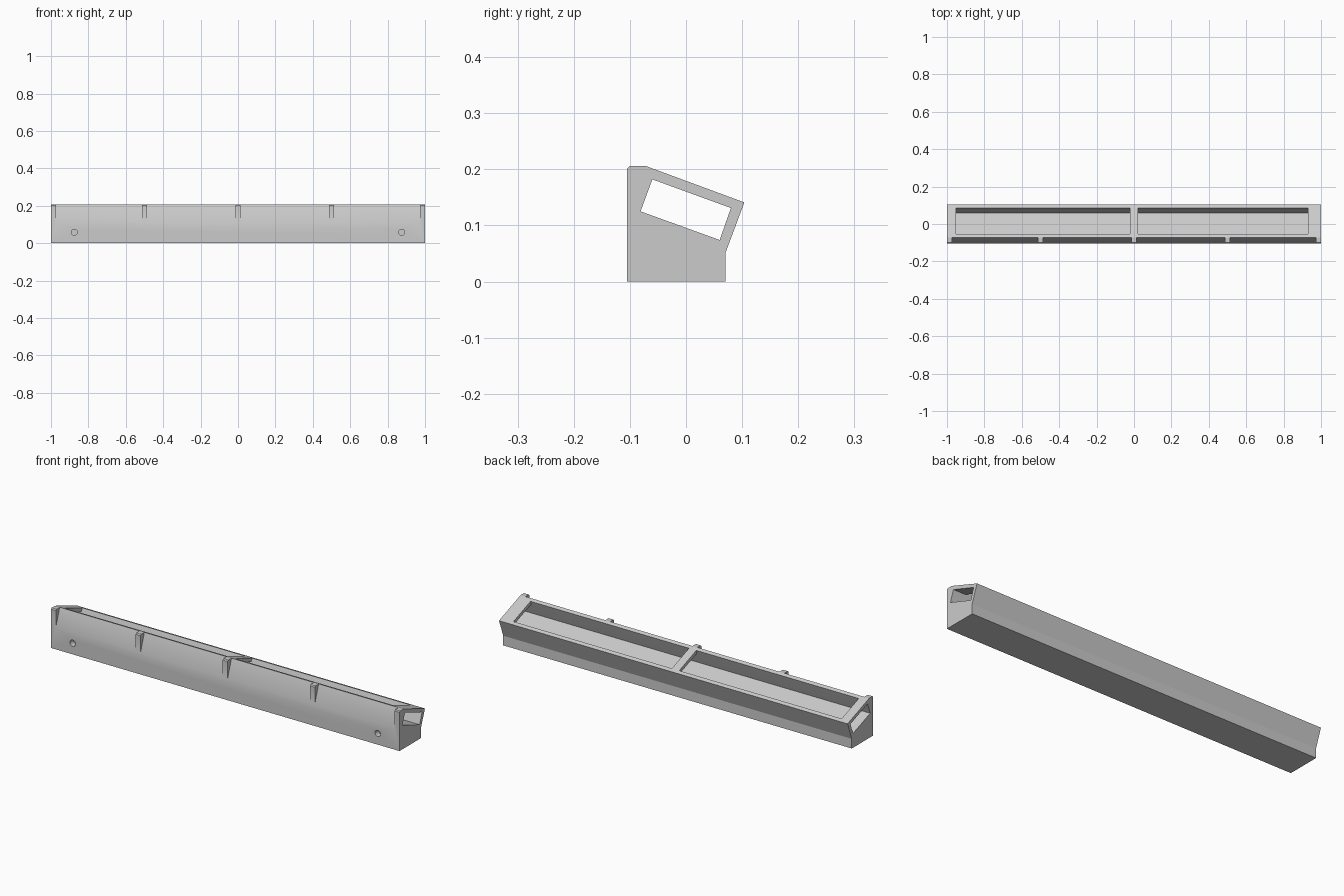
import bpy, bmesh, math
from mathutils import Matrix

if "Cube" in bpy.data.objects:
    bpy.data.objects.remove(bpy.data.objects["Cube"])

grey = bpy.data.materials.new("light_grey")
grey.diffuse_color = (0.6, 0.6, 0.6, 1)
grey.use_nodes = True
grey.node_tree.nodes["Principled BSDF"].inputs["Base Color"].default_value = grey.diffuse_color


def add_object(name, bm):
    bmesh.ops.recalc_face_normals(bm, faces=bm.faces)
    mesh = bpy.data.meshes.new(name)
    bm.to_mesh(mesh)
    bm.free()
    mesh.materials.append(grey)
    obj = bpy.data.objects.new(name, mesh)
    bpy.context.collection.objects.link(obj)
    return obj


def prism(name, profile, x0, x1):
    """Extrude a (y, z) profile along x."""
    bm = bmesh.new()
    face = bm.faces.new([bm.verts.new((x0, y, z)) for y, z in profile])
    ext = bmesh.ops.extrude_face_region(bm, geom=[face])
    verts = [g for g in ext["geom"] if isinstance(g, bmesh.types.BMVert)]
    bmesh.ops.translate(bm, verts=verts, vec=(x1 - x0, 0, 0))
    return add_object(name, bm)


def cut(target, cutter):
    mod = target.modifiers.new("cut", 'BOOLEAN')
    mod.operation = 'DIFFERENCE'
    mod.solver = 'EXACT'
    mod.object = cutter
    bpy.context.view_layer.objects.active = target
    bpy.ops.object.modifier_apply(modifier=mod.name)
    bpy.data.objects.remove(cutter)


# Long rail body with a sloping top and flared back
body = prism("rail_body", [(-0.105, 0), (0.07, 0), (0.07, 0.05), (0.104, 0.141),
                           (-0.072, 0.206), (-0.1, 0.206), (-0.105, 0.201)], -1, 1)

# Tilted channel running through both ends
cut(body, prism("channel_cutter", [(-0.081, 0.125), (0.06, 0.074),
                                   (0.08, 0.131), (-0.06, 0.182)], -1.1, 1.1))

# Two long openings from the sloping top into the channel
for x0, x1 in ((-0.953, -0.021), (0.021, 0.93)):
    cut(body, prism("opening_cutter", [(-0.0695, 0.1555), (0.0695, 0.1035),
                                       (0.1, 0.19), (-0.0395, 0.241)], x0, x1))

# Four slanted front recesses, leaving ribs between them
for x0 in (-0.972, -0.486, 0.014, 0.514):
    x1 = {-0.972: -0.514, -0.486: -0.014, 0.014: 0.486, 0.514: 0.972}[x0]
    cut(body, prism("recess_cutter", [(-0.115, 0.0835), (-0.063, 0.2345),
                                      (-0.115, 0.2345)], x0, x1))

# Screw holes near both ends of the front
for x in (-0.875, 0.875):
    bm = bmesh.new()
    place = Matrix.Translation((x, -0.105, 0.058)) @ Matrix.Rotation(math.pi / 2, 4, 'X')
    bmesh.ops.create_cone(bm, cap_ends=True, segments=24, radius1=0.016,
                          radius2=0.016, depth=0.06, matrix=place)
    cut(body, add_object("hole_cutter", bm))

# Soften only the gentle front crease and the round holes
bpy.ops.object.select_all(action='DESELECT')
body.select_set(True)
bpy.context.view_layer.objects.active = body
bpy.ops.object.shade_smooth_by_angle(angle=math.radians(20))
